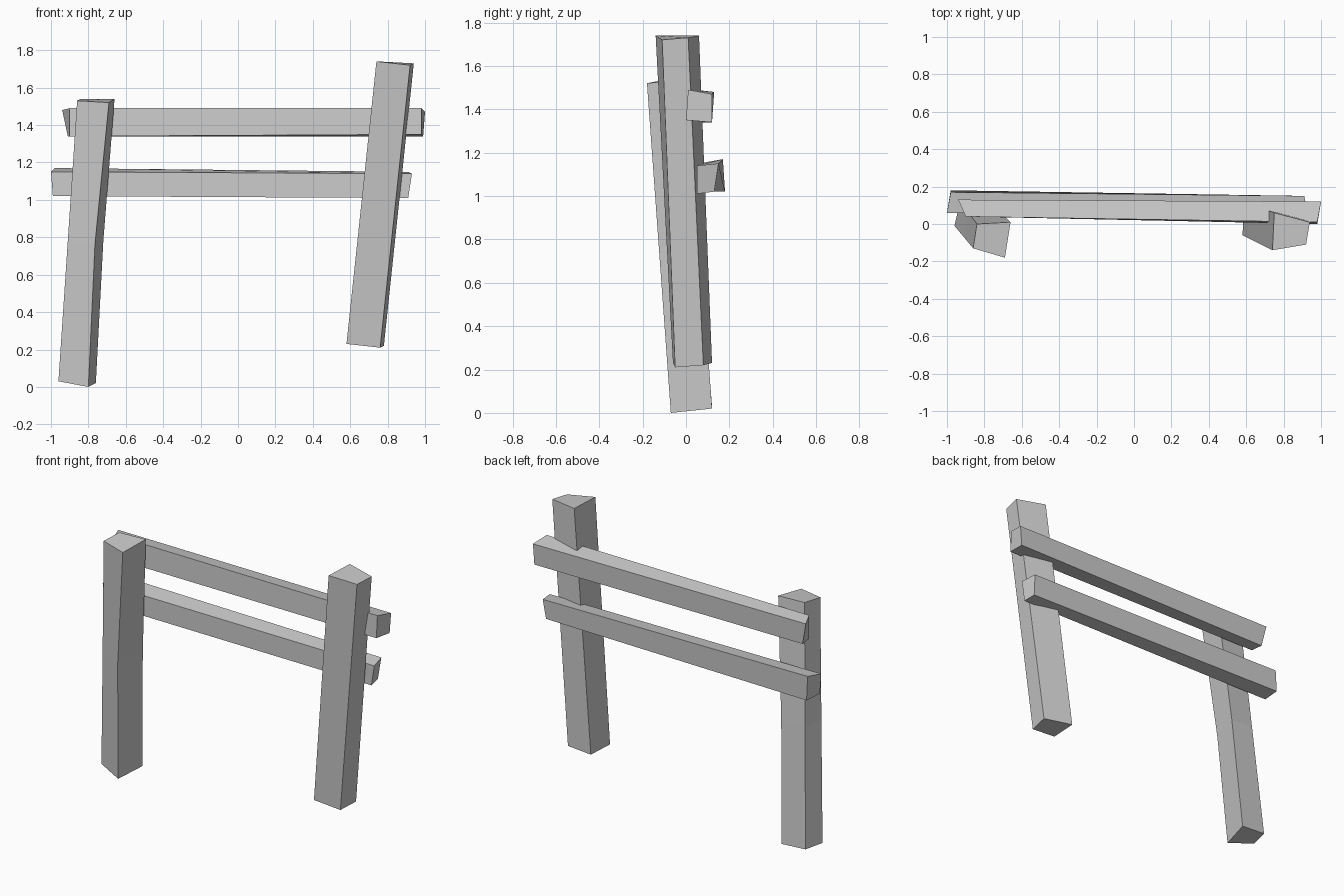
import bpy
import bmesh
from mathutils import Vector

if "Cube" in bpy.data.objects:
    bpy.data.objects.remove(bpy.data.objects["Cube"], do_unlink=True)

# Single weathered grey for all the timber
grey = bpy.data.materials.new("weathered_grey_wood")
grey.use_nodes = True
colour = (0.6, 0.6, 0.6, 1.0)
grey.diffuse_color = colour
grey.node_tree.nodes["Principled BSDF"].inputs["Base Color"].default_value = colour


def hewn_beam(name, start, end, bow=None):
    """Rough beam lofted between two four-cornered ends.
    bow maps a corner number to a shift of that edge at mid length."""
    rings = [[Vector(c) for c in start], [Vector(c) for c in end]]
    if bow:
        middle = [a.lerp(b, 0.5) for a, b in zip(*rings)]
        for corner, shift in bow.items():
            middle[corner] += Vector(shift)
        rings.insert(1, middle)

    bm = bmesh.new()
    loops = [[bm.verts.new(p) for p in ring] for ring in rings]
    for low, high in zip(loops, loops[1:]):
        for i in range(4):
            j = (i + 1) % 4
            bm.faces.new((low[i], low[j], high[j], high[i]))
    bm.faces.new(reversed(loops[0]))
    bm.faces.new(loops[-1])
    bmesh.ops.recalc_face_normals(bm, faces=bm.faces)

    mesh = bpy.data.meshes.new(name)
    bm.to_mesh(mesh)
    bm.free()
    mesh.materials.append(grey)
    beam = bpy.data.objects.new(name, mesh)
    bpy.context.collection.objects.link(beam)
    return beam


# Leaning posts: bottom ring, then top ring
# (corners: front -x, front +x, back +x, back -x)
hewn_beam(
    "right_post",
    start=[(-0.96, -0.01, 0.03), (-0.8, -0.07, 0), (-0.76, 0.12, 0.02), (-0.93, 0.12, 0.03)],
    end=[(-0.86, -0.13, 1.53), (-0.69, -0.18, 1.52), (-0.66, 0.01, 1.54), (-0.84, 0, 1.54)],
    bow={1: (-0.02, 0, 0), 2: (-0.01, 0, 0)},
)
hewn_beam(
    "left_post",
    start=[(0.58, -0.06, 0.23), (0.76, -0.05, 0.21), (0.78, 0.08, 0.22), (0.59, 0.12, 0.23)],
    end=[(0.74, -0.14, 1.74), (0.92, -0.11, 1.72), (0.94, 0.01, 1.73), (0.75, 0.06, 1.74)],
)

# Cross rails: -x end, then +x end
# (corners: front bottom, back bottom, back top, front top)
hewn_beam(
    "upper_rail",
    start=[(-0.9, 0.04, 1.34), (-0.91, 0.12, 1.34), (-0.94, 0.13, 1.48), (-0.9, 0.04, 1.49)],
    end=[(0.98, 0, 1.35), (0.99, 0.12, 1.34), (1, 0.12, 1.47), (0.98, 0.01, 1.49)],
)
hewn_beam(
    "lower_rail",
    start=[(-0.99, 0.06, 1.02), (-0.98, 0.18, 1.02), (-0.98, 0.17, 1.17), (-1, 0.06, 1.15)],
    end=[(0.91, 0.05, 1.01), (0.9, 0.13, 1.02), (0.91, 0.15, 1.15), (0.93, 0.05, 1.14)],
)
